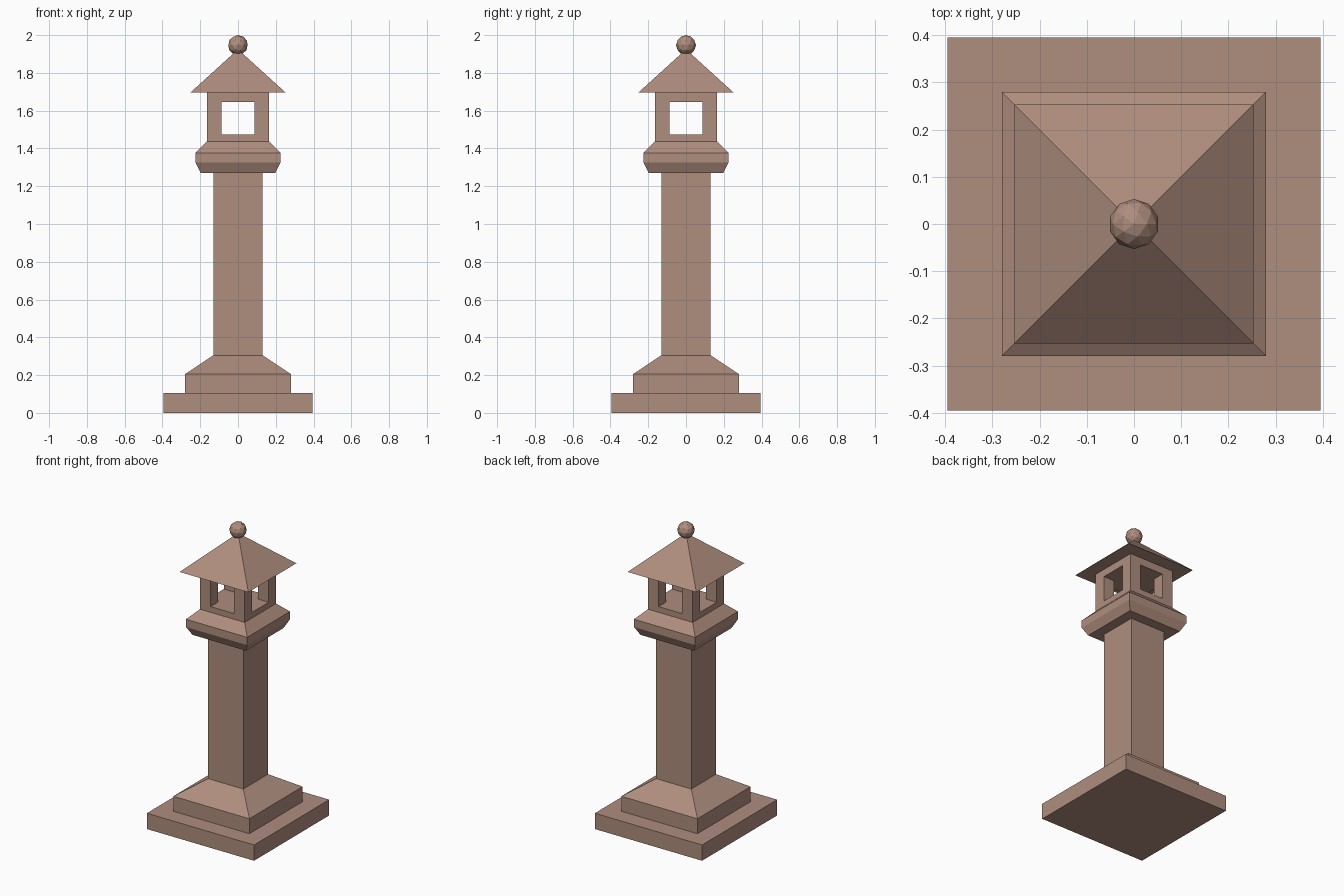
import bpy, bmesh
from mathutils import Matrix

if "Cube" in bpy.data.objects:
    bpy.data.objects.remove(bpy.data.objects["Cube"])

stone = bpy.data.materials.new("stone")
stone.diffuse_color = (0.43, 0.27, 0.21, 1)
stone.use_nodes = True
stone.node_tree.nodes["Principled BSDF"].inputs["Base Color"].default_value = stone.diffuse_color


def add_object(name, bm):
    bmesh.ops.recalc_face_normals(bm, faces=bm.faces)
    mesh = bpy.data.meshes.new(name)
    bm.to_mesh(mesh)
    bm.free()
    mesh.materials.append(stone)
    ob = bpy.data.objects.new(name, mesh)
    bpy.context.collection.objects.link(ob)
    return ob


def square_stack(name, profile):
    """Closed square solid from (half width, z) steps; half width 0 makes a point."""
    bm = bmesh.new()
    rings = []
    for h, z in profile:
        corners = [(0, 0)] if h == 0 else [(-h, -h), (h, -h), (h, h), (-h, h)]
        rings.append([bm.verts.new((x, y, z)) for x, y in corners])
    for a, b in zip(rings, rings[1:]):
        for i in range(4):
            j = (i + 1) % 4
            bm.faces.new((a[i], a[j], b[0]) if len(b) == 1 else (a[i], a[j], b[j], b[i]))
    for ring in (rings[0], rings[-1]):
        if len(ring) == 4:
            bm.faces.new(ring)
    return add_object(name, bm)


def box(name, size, z):
    bm = bmesh.new()
    bmesh.ops.create_cube(bm, size=1, matrix=Matrix.Translation((0, 0, z)) @ Matrix.Diagonal((*size, 1)))
    return add_object(name, bm)


# Stepped base, tapered plinth, shaft and flared collar
square_stack("pedestal", [
    (0.395, 0), (0.395, 0.105), (0.28, 0.105), (0.28, 0.205), (0.13, 0.305),
    (0.13, 1.27), (0.197, 1.27), (0.225, 1.325), (0.225, 1.377), (0.165, 1.437)])

# Lantern chamber with a window tunnel along each axis
chamber = square_stack("lantern_chamber", [(0.165, 1.437), (0.165, 1.695)])
for axis, size in (("x", (1, 0.174, 0.17)), ("y", (0.174, 1, 0.17))):
    cutter = box("window_cutter_" + axis, size, 1.56)
    cutter.hide_render = True
    cutter.hide_viewport = False
    cutter.display_type = 'WIRE'
    mod = chamber.modifiers.new("window_" + axis, 'BOOLEAN')
    mod.operation = 'DIFFERENCE'
    mod.solver = 'EXACT'
    mod.object = cutter

# Bake the windows and drop the cutters
bpy.context.view_layer.update()
cut_mesh = bpy.data.meshes.new_from_object(chamber.evaluated_get(bpy.context.evaluated_depsgraph_get()))
cutters = [m.object for m in chamber.modifiers]
chamber.modifiers.clear()
chamber.data = cut_mesh
for cutter in cutters:
    bpy.data.objects.remove(cutter)

# Pyramid roof
square_stack("roof", [(0.253, 1.695), (0, 1.925)])

# Faceted ball finial
bm = bmesh.new()
bmesh.ops.create_icosphere(bm, subdivisions=2, radius=0.053, matrix=Matrix.Translation((0, 0, 1.947)))
add_object("finial_ball", bm)
